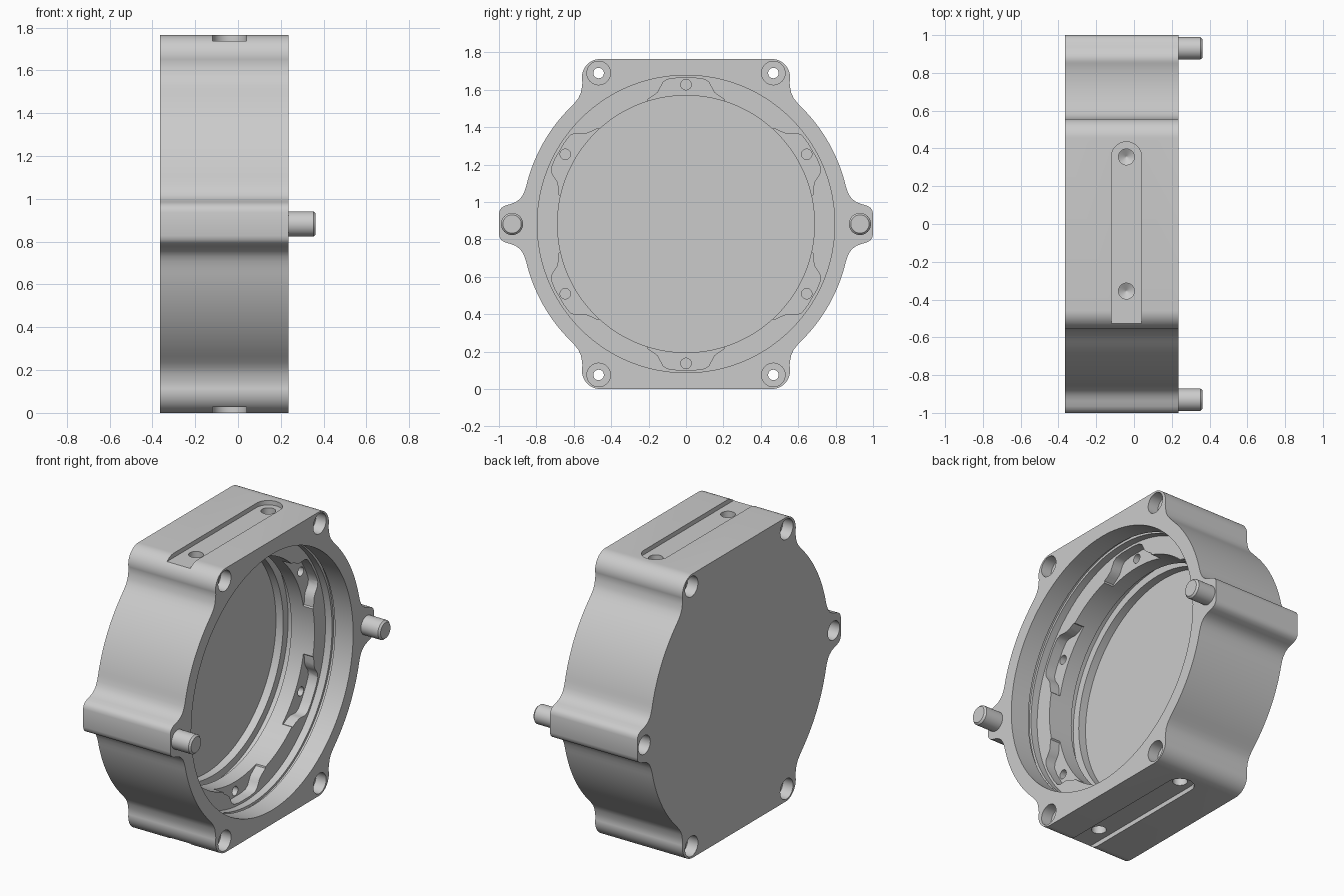
import bpy, bmesh
from math import sin, cos, radians, pi
from mathutils import Matrix

if "Cube" in bpy.data.objects:
    bpy.data.objects.remove(bpy.data.objects["Cube"])

CZ = 0.8825                 # height of the housing axis
BACK, FACE = -0.365, 0.235  # closed and open ends along x

metal = bpy.data.materials.new("grey_metal")
metal.use_nodes = True
GREY = (0.6, 0.6, 0.6, 1)
metal.diffuse_color = GREY
metal.node_tree.nodes["Principled BSDF"].inputs["Base Color"].default_value = GREY


def finish(name, bm, matrix):
    bm.transform(Matrix.Translation((0, 0, CZ)) @ matrix)
    bm.normal_update()
    bmesh.ops.recalc_face_normals(bm, faces=bm.faces)
    mesh = bpy.data.meshes.new(name)
    bm.to_mesh(mesh)
    bm.free()
    mesh.materials.append(metal)
    obj = bpy.data.objects.new(name, mesh)
    bpy.context.collection.objects.link(obj)
    return obj


def prism(name, points, x0, x1, matrix=Matrix()):
    """Extrude a (y, z) outline along x."""
    bm = bmesh.new()
    face = bm.faces.new([bm.verts.new((x0, y, z)) for y, z in points])
    ext = bmesh.ops.extrude_face_region(bm, geom=[face])["geom"]
    verts = [v for v in ext if isinstance(v, bmesh.types.BMVert)]
    bmesh.ops.translate(bm, verts=verts, vec=(x1 - x0, 0, 0))
    return finish(name, bm, matrix)


def lathe(name, profile, matrix=Matrix(), steps=32):
    """Revolve an (x, radius) profile around x, closing both ends."""
    bm = bmesh.new()
    profile = [(profile[0][0], 0)] + profile + [(profile[-1][0], 0)]
    verts = [bm.verts.new((x, 0, r)) for x, r in profile]
    edges = [bm.edges.new(pair) for pair in zip(verts, verts[1:])]
    bmesh.ops.spin(bm, geom=verts + edges, cent=(0, 0, 0), axis=(1, 0, 0),
                   angle=2 * pi, steps=steps)
    bmesh.ops.remove_doubles(bm, verts=bm.verts, dist=1e-5)
    return finish(name, bm, matrix)


def arc(cy, cz, r, start, end, n):
    angles = [radians(start + (end - start) * i / n) for i in range(n + 1)]
    return [(cy + r * cos(a), cz + r * sin(a)) for a in angles]


def at(y, z):
    return Matrix.Translation((0, y, z))


def cut(target, cutter):
    cutter.hide_render = True
    mod = target.modifiers.new("cut", "BOOLEAN")
    mod.operation = "DIFFERENCE"
    mod.solver = "EXACT"
    mod.object = cutter
    bpy.context.view_layer.objects.active = target
    bpy.ops.object.modifier_apply(modifier=mod.name)
    bpy.data.objects.remove(cutter)


def smooth(obj):
    bpy.ops.object.select_all(action="DESELECT")
    obj.select_set(True)
    bpy.context.view_layer.objects.active = obj
    bpy.ops.object.shade_smooth_by_angle(angle=radians(28))


# Housing outline: one quarter from side lug to top corner, then mirrored
quarter = [(1.0, 0.055), (0.996, 0.073), (0.985, 0.088), (0.965, 0.099),
           (0.937, 0.107), (0.911, 0.117), (0.89, 0.132), (0.874, 0.152),
           (0.863, 0.176)]
quarter += arc(0, 0, 0.878, 13.6, 45, 20)
quarter += [(0.597, 0.646), (0.576, 0.672), (0.563, 0.70), (0.557, 0.73)]
quarter += arc(0.457, 0.7825, 0.1, -15, 90, 14)
upper = quarter + [(-y, z) for y, z in reversed(quarter)]
outline = upper + [(y, -z) for y, z in reversed(upper)]
housing = prism("housing", outline, BACK, FACE)

# Stepped round cavity with undercut grooves
cut(housing, lathe("cavity_cutter", [
    (-0.22, 0.687), (-0.17, 0.687), (-0.17, 0.735), (-0.115, 0.735),
    (-0.115, 0.687), (0.045, 0.687), (0.045, 0.795), (0.09, 0.795),
    (0.09, 0.81), (0.11, 0.81), (0.11, 0.795), (0.3, 0.795)], steps=128))

# Six flared seats in the inner ledge, each with a screw hole
half = [(0.21, 0.64), (0.205, 0.665), (0.175, 0.685), (0.15, 0.705),
        (0.137, 0.73), (0.123, 0.757), (0.1, 0.773), (0.05, 0.78)]
seat = half + [(-y, z) for y, z in reversed(half)]
for i in range(6):
    turn = Matrix.Rotation(i * pi / 3, 4, "X")
    cut(housing, prism("seat_cutter", seat, -0.02, 0.07, turn))
    cut(housing, lathe("seat_hole_cutter", [(-0.09, 0.028), (0.03, 0.028)],
                       turn @ at(0, 0.745), 24))

# Corner bolt holes, counterbored from both ends
for y in (-0.467, 0.467):
    for z in (-0.807, 0.807):
        cut(housing, lathe("bolt_cutter", [
            (-0.45, 0.063), (BACK + 0.07, 0.063), (BACK + 0.07, 0.028),
            (FACE - 0.07, 0.028), (FACE - 0.07, 0.063), (0.3, 0.063)], at(y, z)))

# Side lugs: dowel pin on the open end, matching socket on the closed end
for side, y in (("front", -0.93), ("back", 0.93)):
    cut(housing, lathe("socket_cutter", [(-0.45, 0.058), (-0.2, 0.058)], at(y, 0)))
    smooth(lathe("dowel_pin_" + side, [
        (0.18, 0.059), (0.352, 0.059), (0.363, 0.049)], at(y, 0)))

# Rail slots on top and bottom, open to the front, each with two drilled holes
slot = [(-0.7, -0.12)] + arc(0.355, -0.04, 0.08, -90, 90, 20) + [(-0.7, 0.04)]
for sign in (1, -1):
    # Map the cutter's x to height and its z to the housing's x
    stand = Matrix(((0, 0, 1, 0), (0, 1, 0, 0), (sign, 0, 0, 0), (0, 0, 0, 1)))
    cut(housing, prism("slot_cutter", slot, 0.855, 0.95, stand))
    for y in (-0.355, 0.355):
        cut(housing, lathe("slot_hole_cutter", [
            (0.75, 0.002), (0.775, 0.042), (0.9, 0.042)], stand @ at(y, -0.04)))

smooth(housing)
